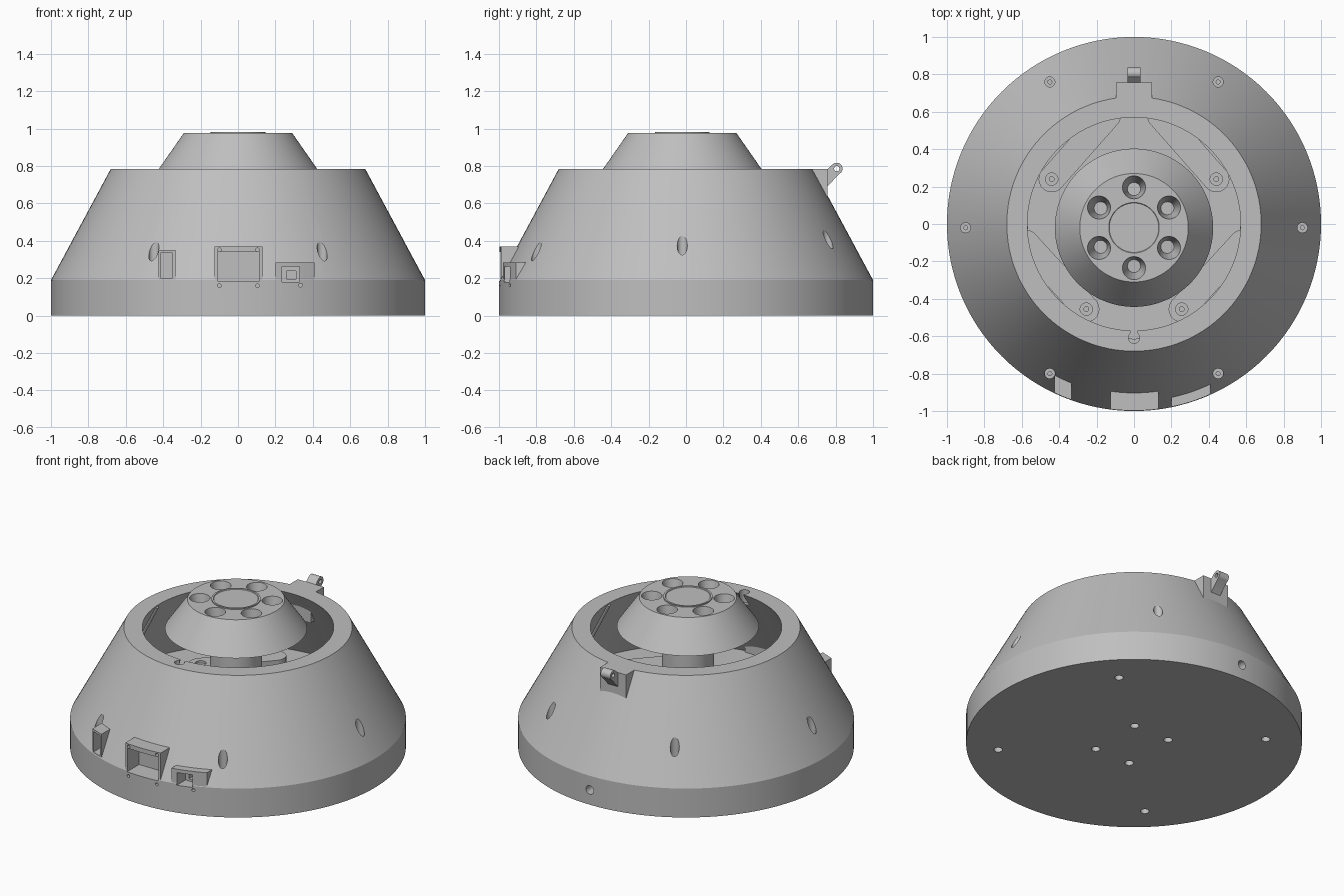
import bpy, bmesh, math
from mathutils import Vector, Matrix

if "Cube" in bpy.data.objects:
    bpy.data.objects.remove(bpy.data.objects["Cube"])

grey = bpy.data.materials.new("light_grey")
grey.use_nodes = True
tone = (0.52, 0.52, 0.52, 1)
grey.diffuse_color = tone
bsdf = grey.node_tree.nodes["Principled BSDF"]
bsdf.inputs["Base Color"].default_value = tone
bsdf.inputs["Roughness"].default_value = 0.7
CY = -0.02  # centre of the inner lamp and its screw pattern


def finish(name, bm):
    bmesh.ops.recalc_face_normals(bm, faces=bm.faces)
    me = bpy.data.meshes.new(name)
    bm.to_mesh(me)
    bm.free()
    me.materials.append(grey)
    ob = bpy.data.objects.new(name, me)
    bpy.context.collection.objects.link(ob)
    return ob


def lathe(name, profile, y=0, steps=128):
    bm = bmesh.new()
    vs = [bm.verts.new((r, 0, z)) for r, z in profile]
    edges = [bm.edges.new(p) for p in zip(vs, vs[1:])]
    bmesh.ops.spin(bm, geom=vs + edges, cent=(0, 0, 0), axis=(0, 0, 1),
                   angle=math.tau, steps=steps, use_merge=True)
    bmesh.ops.remove_doubles(bm, verts=bm.verts, dist=1e-5)
    bmesh.ops.translate(bm, verts=bm.verts, vec=(0, y, 0))
    return finish(name, bm)


def box(name, x, y, z):
    bm = bmesh.new()
    size = [b - a for a, b in (x, y, z)]
    mid = [(a + b) / 2 for a, b in (x, y, z)]
    bmesh.ops.create_cube(bm, size=1,
                          matrix=Matrix.Translation(mid) @ Matrix.Diagonal((*size, 1)))
    return finish(name, bm)


def rod(name, a, b, r, r2=None, seg=32):
    a, b = Vector(a), Vector(b)
    rot = (b - a).to_track_quat('Z', 'Y').to_matrix().to_4x4()
    bm = bmesh.new()
    bmesh.ops.create_cone(bm, cap_ends=True, segments=seg, radius1=r,
                          radius2=r if r2 is None else r2, depth=(b - a).length,
                          matrix=Matrix.Translation((a + b) / 2) @ rot)
    return finish(name, bm)


def prism(name, outline, axis, lo, hi):
    """Extrude a 2D outline along x (outline in y, z) or z (outline in x, y)."""
    bm = bmesh.new()
    place = (lambda p: (lo, *p)) if axis == 'X' else (lambda p: (*p, lo))
    face = bm.faces.new([bm.verts.new(place(p)) for p in outline])
    ext = bmesh.ops.extrude_face_region(bm, geom=[face])["geom"]
    move = Vector((hi - lo, 0, 0)) if axis == 'X' else Vector((0, 0, hi - lo))
    bmesh.ops.translate(bm, vec=move, verts=[v for v in ext if isinstance(v, bmesh.types.BMVert)])
    return finish(name, bm)


def boolean(ob, tools, op='DIFFERENCE'):
    bpy.context.view_layer.objects.active = ob
    for t in tools:
        m = ob.modifiers.new("cut", 'BOOLEAN')
        m.operation, m.solver, m.object = op, 'EXACT', t
        bpy.ops.object.modifier_apply(modifier=m.name)
        bpy.data.objects.remove(t)


# Hollow conical housing
housing = lathe("housing", [(0, 0), (1, 0), (1, 0.19), (0.68, 0.785), (0.57, 0.785),
                            (0.83, 0.28), (0, 0.28)])

# Front connector blocks, trimmed to the base cylinder
ports = {"left_port": ((0.2, 0.41), (0.145, 0.285)),
         "centre_port": ((-0.125, 0.13), (0.14, 0.37)),
         "right_port": ((-0.425, -0.335), (0.14, 0.35))}
for name, (x, z) in ports.items():
    block = box(name, x, (-1.1, -0.8), z)
    boolean(block, [rod("trim", (0, 0, -0.1), (0, 0, 0.6), 0.998, seg=128)], 'INTERSECT')
    boolean(housing, [block], 'UNION')

# Hinge block at the back rim
boolean(housing, [box("hinge_block", (-0.095, 0.095), (0.62, 0.757), (0.6, 0.785))], 'UNION')

cuts = [box("c", (-0.11, 0.115), (-1.1, -0.87), (0.185, 0.34)),
        box("c", (0.235, 0.33), (-1.1, -0.88), (0.18, 0.262)),
        box("c", (0.26, 0.31), (-1.1, -0.82), (0.195, 0.24)),
        box("c", (-0.415, -0.35), (-1.1, -0.84), (0.2, 0.335)),
        rod("c", (0, 0.9, 0.097), (0, 1.1, 0.097), 0.028)]
# Corner screw holes of the connector block
for x in (-0.1, 0.105):
    for z in (0.16, 0.352):
        cuts.append(rod("c", (x, -1.1, z), (x, -0.97, z), 0.01, seg=16))
cuts.append(rod("c", (0.335, -1.1, 0.163), (0.335, -0.9, 0.163), 0.01, seg=16))
# Six stepped screw holes around the slope
for i in range(6):
    a = i * math.pi / 3
    x, y = 0.9 * math.cos(a), CY + 0.9 * math.sin(a)
    cuts.append(rod("c", (x, y, 0.25), (x, y, 0.6), 0.027))
    cuts.append(rod("c", (x, y, 0.18), (x, y, 0.3), 0.011, seg=16))
# Holes in the underside
for sx in (-1, 1):
    for sy in (-1, 1):
        for x, y in ((0.57, 0.56), (0.13, 0.18)):
            cuts.append(rod("c", (sx * x, sy * y + CY, -0.1), (sx * x, sy * y + CY, 0.1), 0.026))
# Keyhole notch in the front rim
cuts.append(rod("c", (0, -0.608, 0.7), (0, -0.608, 0.9), 0.03))
cuts.append(box("c", (-0.018, 0.018), (-0.6, -0.5), (0.7, 0.9)))
boolean(housing, cuts)

# Hinge lug with barrel and pin hole
lug = prism("hinge_lug", [(0.72, 0.7), (0.755, 0.69), (0.829, 0.768), (0.784, 0.809),
                          (0.74, 0.765)], 'X', -0.035, 0.035)
boolean(lug, [rod("barrel", (-0.035, 0.806, 0.786), (0.035, 0.806, 0.786), 0.031)], 'UNION')
boolean(lug, [rod("pin", (-0.1, 0.806, 0.786), (0.1, 0.806, 0.786), 0.014)])

# Inner lamp cone, its column and raised centre disc
lamp = lathe("lamp_cone", [(0, 0.785), (0.423, 0.785), (0.29, 0.976), (0, 0.976)], CY)
cups = []
for i in range(6):
    a = math.pi / 2 + i * math.pi / 3
    x, y = 0.217 * math.cos(a), CY + 0.217 * math.sin(a)
    cups.append(rod("c", (x * 0.95, y * 0.95, 0.83), (x, y, 1.0), 0.035, 0.066))
boolean(lamp, cups)
lathe("centre_disc", [(0, 0.97), (0.146, 0.97), (0.146, 0.983), (0.135, 0.983),
                      (0.132, 0.979), (0, 0.979)], CY)
lathe("lamp_column", [(0, 0.27), (0.155, 0.27), (0.155, 0.79), (0, 0.79)], CY, 64)

# Mounting arms on the floor and guide ribs on the inner wall
for side, s in (("left", 1), ("right", -1)):
    for label, start, end in (("back", (0.44, 0.24), (0.14, 0.58)),
                              ("front", (0.255, -0.455), (0.58, -0.1))):
        p, q = Vector(start), Vector(end)
        a0 = math.atan2(*(q - p).yx)
        outline = []
        for c, turn in ((p, math.pi / 2), (q, -math.pi / 2)):
            for k in range(13):
                t = a0 + turn + k * math.pi / 12
                outline.append((s * (c.x + 0.07 * math.cos(t)), c.y + 0.07 * math.sin(t)))
        arm = prism(f"{label}_{side}_arm", outline, 'Z', 0.27, 0.34)
        x, y = s * p.x, p.y
        boolean(arm, [rod("c", (x, y, 0.325), (x, y, 0.5), 0.033),
                      rod("c", (x, y, 0.29), (x, y, 0.33), 0.013, seg=16)])
    rod(f"{side}_guide_rib", (s * 0.578, CY, 0.77), (s * 0.72, CY, 0.494), 0.014, seg=12)

# Smooth round surfaces while keeping edges crisp
bpy.ops.object.select_all(action='DESELECT')
for ob in bpy.context.collection.objects:
    if ob.type == 'MESH' and ob.data.materials and ob.data.materials[0] == grey:
        ob.select_set(True)
        bpy.context.view_layer.objects.active = ob
bpy.ops.object.shade_smooth_by_angle(angle=math.radians(25))
